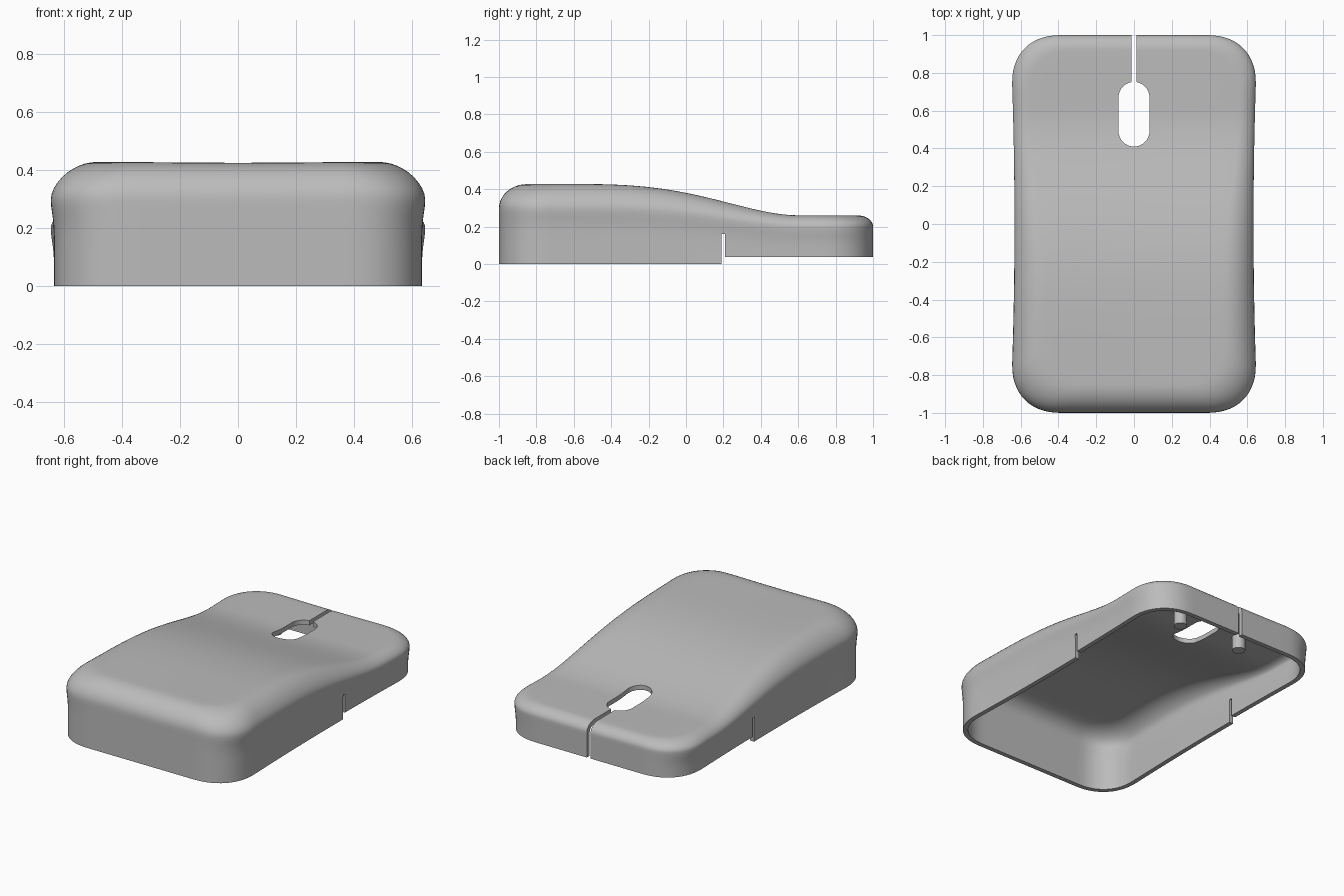
import bpy, bmesh, math
from mathutils import Matrix

if "Cube" in bpy.data.objects:
    bpy.data.objects.remove(bpy.data.objects["Cube"])

grey = bpy.data.materials.new("plain_grey")
grey.use_nodes = True
grey.diffuse_color = (0.5, 0.5, 0.5, 1)
grey.node_tree.nodes["Principled BSDF"].inputs["Base Color"].default_value = (0.5, 0.5, 0.5, 1)

WALL = 0.03      # shell thickness
CORNER = 0.26    # plan corner radius


def make_object(name, bm):
    bmesh.ops.recalc_face_normals(bm, faces=bm.faces)
    mesh = bpy.data.meshes.new(name)
    bm.to_mesh(mesh)
    bm.free()
    mesh.materials.append(grey)
    ob = bpy.data.objects.new(name, mesh)
    bpy.context.collection.objects.link(ob)
    return ob


def slope(y):
    """0 on the high front hump, 1 on the low back deck."""
    t = min(1, max(0, (y + 0.65) / 1.25)) ** 1.6
    return t * t * (3 - 2 * t)


def outline(inset):
    """Rounded rectangle in plan, with soft superellipse corners."""
    w, h, r = 0.634 - inset, 1 - inset, CORNER - inset
    quarter = [(0.0, -h)]
    quarter += [((w - r) * i / 8, -h) for i in range(1, 8)]
    for i in range(15):
        a = math.pi / 2 * i / 14
        quarter.append((w - r + r * math.sin(a) ** 0.87, -h + r - r * math.cos(a) ** 0.87))
    quarter += [(w, (r - h) * (1 - i / 20)) for i in range(1, 21)]
    half = quarter + [(x, -y) for x, y in reversed(quarter[:-1])]
    return half + [(-x, y) for x, y in reversed(half[1:-1])]


def place(x, y, drop_of, offset):
    """Put a plan point at its height, with pinched sides and a soft shoulder."""
    s = slope(y)
    top = 0.428 - 0.168 * s - offset
    radius = 0.13 - 0.07 * s - offset * 0.8
    z = drop_of(top, radius)
    shoulder = 0.018 * math.exp(-((top - z - radius) / 0.065) ** 2)
    waist = 0.02 * max(0, 1 - (y / 0.75) ** 2)
    dip = -0.003 * math.cos(math.pi * min(1, abs(x) / 0.4) / 2) * z / top
    return x * (1 + shoulder - waist), y, z + dip


def skin_rings(offset):
    """Rings from the bottom rim up the wall, over the shoulder, to the middle."""
    rings = []
    for f in (0, 0.2, 0.4, 0.55, 0.65, 0.75, 0.83, 0.92):
        rings.append([place(x, y, lambda t, r: f * (t - r), offset) for x, y in outline(offset)])
    plan = outline(offset)
    for i in range(11):
        a = math.pi / 2 * i / 10
        ring = []
        for (x, y) in plan:
            reach = (0.15 - 0.07 * slope(y) - offset * 0.8) * (1 - math.cos(a))
            w, h = 0.634 - offset, 1 - offset
            ring.append((x * (1 - reach / w), y * (1 - reach / h)))
        rings.append([place(x, y, lambda t, r: t - r + r * math.sin(a), offset) for x, y in ring])
    for i in range(1, 11):
        k = 1 - i / 10
        rings.append([place(x * k, y * (1 - 0.4 * i / 10), lambda t, r: t, offset) for x, y in ring])
    return rings


# Hollow shell: inner skin and outer skin joined at the bottom rim
bm = bmesh.new()
rings = list(reversed(skin_rings(WALL))) + skin_rings(0)
rows = [[bm.verts.new(p) for p in ring] for ring in rings]
for a, b in zip(rows, rows[1:]):
    for i in range(len(a)):
        j = (i + 1) % len(a)
        bm.faces.new((a[i], a[j], b[j], b[i]))
bmesh.ops.remove_doubles(bm, verts=bm.verts, dist=0.0005)
shell = make_object("shell", bm)


def box(name, x, y, z):
    bm = bmesh.new()
    mid = [(p[0] + p[1]) / 2 for p in (x, y, z)]
    size = [p[1] - p[0] for p in (x, y, z)]
    bmesh.ops.create_cube(bm, size=1, matrix=Matrix.Translation(mid) @ Matrix.Diagonal((*size, 1)))
    return make_object(name, bm)


def oblong(name, radius, y0, y1):
    bm = bmesh.new()
    pts = []
    for i in range(50):
        a = math.pi * (i % 25) / 24 + (math.pi if i >= 25 else 0)
        cy = y1 - radius if i < 25 else y0 + radius
        pts.append(bm.verts.new((radius * math.cos(a), cy + radius * math.sin(a), -0.2)))
    face = bm.faces.new(pts)
    out = bmesh.ops.extrude_face_region(bm, geom=[face])
    bmesh.ops.translate(bm, vec=(0, 0, 1), verts=[v for v in out["geom"] if isinstance(v, bmesh.types.BMVert)])
    return make_object(name, bm)


# Openings: wheel hole, back slot, side slits and raised back rim
cutters = [
    oblong("wheel_hole_cutter", 0.082, 0.41, 0.752),
    box("back_slot_cutter", (-0.013, 0.013), (0.7, 1.1), (-0.2, 0.8)),
    box("side_slit_cutter", (-1, 1), (0.19, 0.208), (-0.2, 0.16)),
    box("back_rim_cutter", (-1.1, 1.1), (0.2, 1.2), (-0.3, 0.037)),
]
bpy.context.view_layer.objects.active = shell
for cutter in cutters:
    mod = shell.modifiers.new(cutter.name, "BOOLEAN")
    mod.operation = "DIFFERENCE"
    mod.solver = "EXACT"
    mod.object = cutter
    bpy.ops.object.modifier_apply(modifier=mod.name)
    bpy.data.objects.remove(cutter)

# Posts hanging from the ceiling beside the wheel hole
posts = []
for side, name in ((1, "left_post"), (-1, "right_post")):
    bm = bmesh.new()
    bmesh.ops.create_cone(bm, cap_ends=True, segments=32, radius1=0.04, radius2=0.04, depth=0.11,
                          matrix=Matrix.Translation((side * 0.23, 0.71, 0.19)))
    posts.append(make_object(name, bm))

# Smooth shading with sharp cut edges
bpy.ops.object.select_all(action="DESELECT")
for ob in [shell] + posts:
    ob.select_set(True)
bpy.ops.object.shade_smooth_by_angle(angle=math.radians(35))
